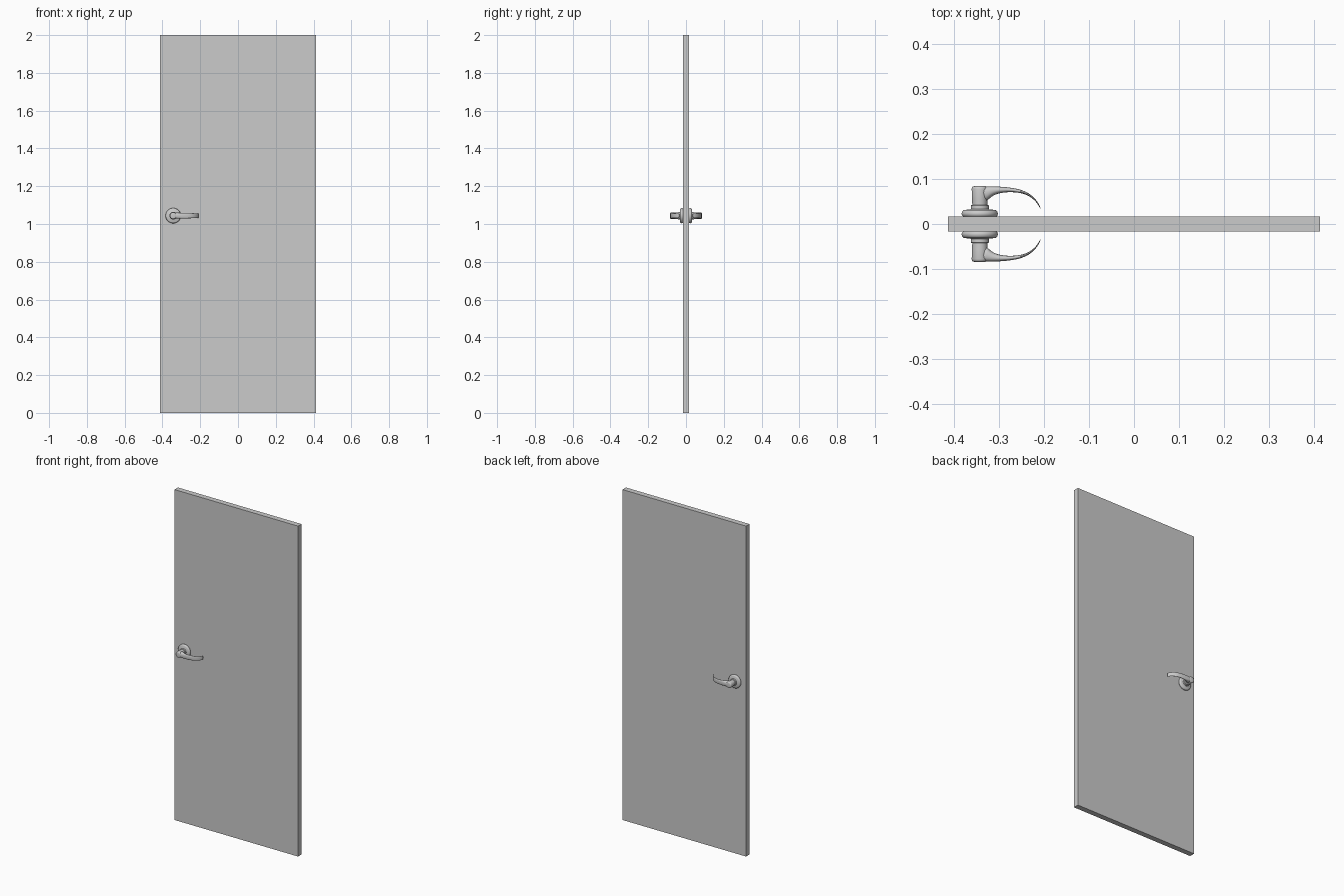
import bpy, bmesh, math
from mathutils import Vector

if "Cube" in bpy.data.objects:
    bpy.data.objects.remove(bpy.data.objects["Cube"])

HUB = Vector((-0.343, 0, 1.044))   # handle axis
DOOR = (0.828, 0.033, 2.0)


def finish(name, bm, smooth=35, mirror=False, subsurf=0):
    bmesh.ops.recalc_face_normals(bm, faces=bm.faces)
    me = bpy.data.meshes.new(name)
    bm.to_mesh(me)
    bm.free()
    ob = bpy.data.objects.new(name, me)
    bpy.context.collection.objects.link(ob)
    bpy.context.view_layer.objects.active = ob
    ob.select_set(True)
    if smooth:
        bpy.ops.object.shade_smooth_by_angle(angle=math.radians(smooth))
    ob.select_set(False)
    if subsurf:
        m = ob.modifiers.new("Subdivision", 'SUBSURF')
        m.levels = m.render_levels = subsurf
    if mirror:
        m = ob.modifiers.new("Mirror", 'MIRROR')
        m.use_axis = (False, True, False)
        m.use_mirror_merge = False
    return ob


def loft(rings):
    bm = bmesh.new()
    loops = [[bm.verts.new(p) for p in ring] for ring in rings]
    n = len(loops[0])
    for a, b in zip(loops, loops[1:]):
        for i in range(n):
            j = (i + 1) % n
            bm.faces.new((a[i], a[j], b[j], b[i]))
    bm.faces.new(loops[0])
    bm.faces.new(loops[-1])
    return bm


def lathe(profile, n=48):
    # profile of (radius, y) turned about the handle axis
    return loft([[HUB + Vector((r * math.cos(2 * math.pi * i / n), y,
                                r * math.sin(2 * math.pi * i / n)))
                  for i in range(n)] for r, y in profile])


# Door slab
bm = bmesh.new()
bmesh.ops.create_cube(bm, size=1)
for v in bm.verts:
    v.co = Vector((v.co.x * DOOR[0], v.co.y * DOOR[1], (v.co.z + 0.5) * DOOR[2]))
finish("door_slab", bm, smooth=0)

# Rosette plates with collar, both sides
finish("rosettes", lathe([
    (0.037, 0.0165), (0.0395, 0.019), (0.0405, 0.0225), (0.0395, 0.027),
    (0.037, 0.030), (0.034, 0.0315), (0.022, 0.032), (0.020, 0.033),
    (0.020, 0.0415), (0.0185, 0.0425)]), mirror=True)

# Spindle hubs with rounded outer end
finish("handle_hubs", lathe([
    (0.0165, 0.040), (0.0172, 0.055), (0.018, 0.078), (0.0172, 0.0815),
    (0.015, 0.0835), (0.011, 0.0843)]), mirror=True)

# Curved tapering levers: outer point, inner point (from the hub axis), half height
sections = [
    ((-0.006, 0.083), (0.013, 0.046), 0.0165),
    ((0.010, 0.084), (0.0195, 0.055), 0.0165),
    ((0.024, 0.0842), (0.031, 0.065), 0.016),
    ((0.046, 0.0832), (0.050, 0.0700), 0.0155),
    ((0.070, 0.0810), (0.070, 0.0712), 0.0147),
    ((0.092, 0.0765), (0.090, 0.0695), 0.014),
    ((0.110, 0.0685), (0.1065, 0.0645), 0.0133),
    ((0.124, 0.0560), (0.1210, 0.0540), 0.0127),
    ((0.132, 0.0440), (0.1300, 0.0432), 0.0122),
    ((0.1355, 0.0340), (0.1343, 0.0340), 0.0118)]
rings = []
for o, i, hz in sections:
    o, i = Vector((*o, 0)), Vector((*i, 0))
    mid, half = (o + i) / 2, (o - i) / 2
    ring = []
    for k in range(16):
        t = 2 * math.pi * k / 16
        c, s = math.cos(t), math.sin(t)
        c = math.copysign(abs(c) ** 0.8, c)
        s = math.copysign(abs(s) ** 0.8, s)
        ring.append(HUB + mid + half * c + Vector((0, 0, hz * s)))
    rings.append(ring)
finish("levers", loft(rings), smooth=60, mirror=True, subsurf=1)
